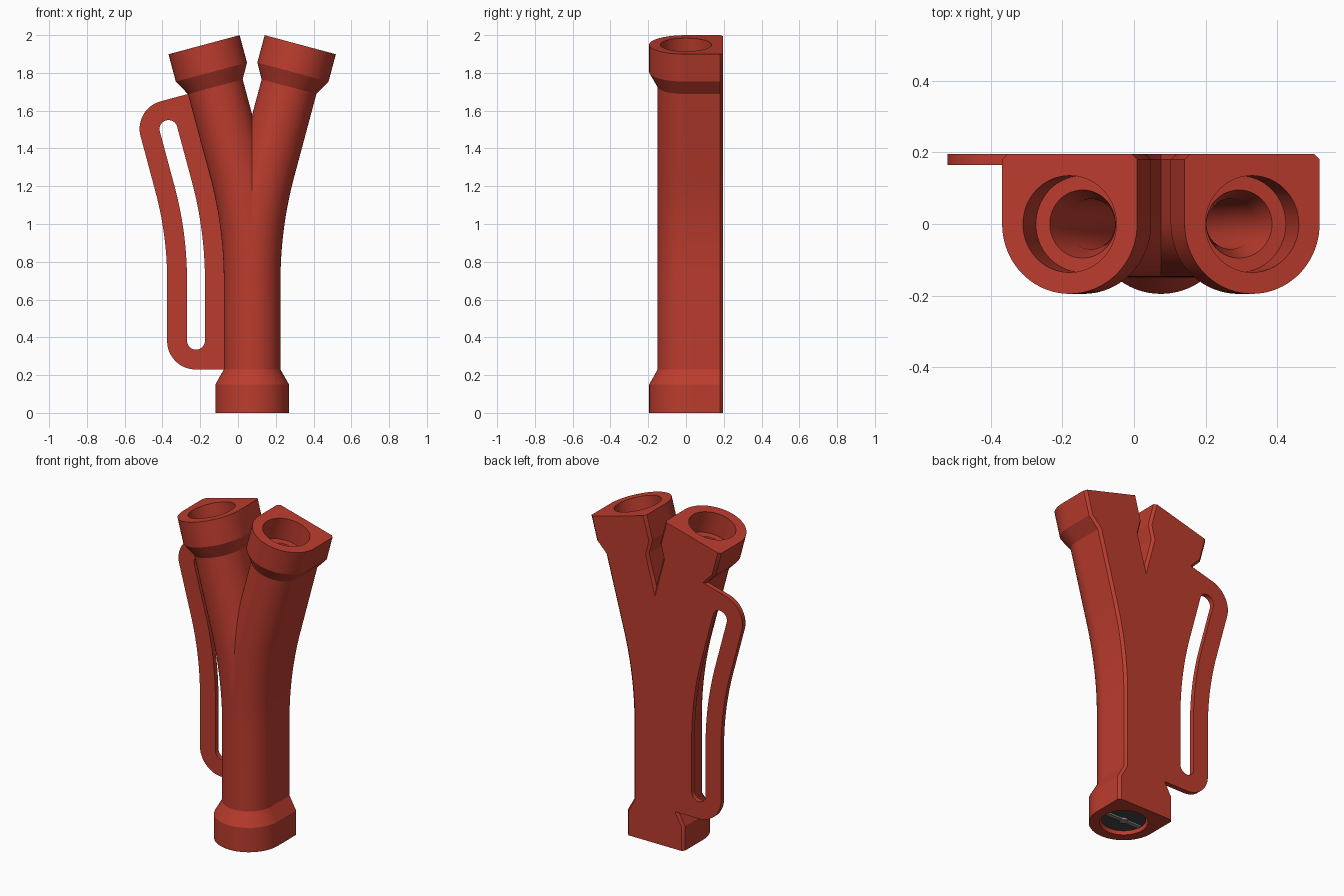
import bpy, bmesh, math

if "Cube" in bpy.data.objects:
    bpy.data.objects.remove(bpy.data.objects["Cube"])

AXIS = 0.075                      # x of the straight lower tube
BEND_S, BEND_R, BEND_A = 0.70, 2.27, math.radians(15)
ARC = BEND_R * BEND_A
TOTAL = BEND_S + ARC + 0.685      # length of one arm along its path
BACK, CHAMFER = 0.195, 0.015
BEND = [BEND_S + ARC * i / 16 for i in range(17)]


def material(name, rgb):
    m = bpy.data.materials.new(name)
    m.diffuse_color = (*rgb, 1)
    m.use_nodes = True
    m.node_tree.nodes["Principled BSDF"].inputs["Base Color"].default_value = m.diffuse_color
    return m


red = material("red plastic", (0.50, 0.045, 0.027))
dark = material("dark grey", (0.06, 0.06, 0.065))
grey = material("light grey", (0.25, 0.25, 0.25))


def on_path(s, o, y):
    """Point at distance s along the arm, shifted o to its outer (left) side."""
    a = min(max((s - BEND_S) / BEND_R, 0), BEND_A)
    straight = max(s - BEND_S - ARC, 0)
    x = -BEND_R * (1 - math.cos(a)) - straight * math.sin(a)
    z = min(s, BEND_S) + BEND_R * math.sin(a) + straight * math.cos(a)
    return (x - o * math.cos(a), y, z - o * math.sin(a))


def finish(bm, name, mat):
    bmesh.ops.recalc_face_normals(bm, faces=bm.faces[:])
    me = bpy.data.meshes.new(name)
    bm.to_mesh(me)
    bm.free()
    ob = bpy.data.objects.new(name, me)
    bpy.context.collection.objects.link(ob)
    me.materials.append(mat)
    ob.location.x = AXIS
    bpy.ops.object.select_all(action='DESELECT')
    ob.select_set(True)
    bpy.context.view_layer.objects.active = ob
    bpy.ops.object.shade_smooth_by_angle(angle=math.radians(28))
    return ob


def d_section(r):
    """Round front, flat back with chamfered corners."""
    pts = [(r * math.cos(t), r * math.sin(t))
           for t in (math.pi + math.pi * i / 40 for i in range(41))]
    top = BACK - CHAMFER
    pts += [(r, top * i / 6) for i in range(1, 7)]
    w = r - CHAMFER
    pts += [(w - 2 * w * i / 14, BACK) for i in range(15)]
    pts += [(-r, top * i / 6) for i in range(6, 0, -1)]
    return pts


ANGLES = [math.atan2(y, x) for x, y in d_section(0.195)]


def circle(r):
    return [(r * math.cos(t), r * math.sin(t)) for t in ANGLES]


# Forked tube: outer skin upward, then the stepped bore back down
outer = [(0, .195), (.15, .195), (.23, .15)] + [(s, .15) for s in BEND]
outer += [(TOTAL - .23, .15), (TOTAL - .15, .195), (TOTAL, .195)]
bore = [(TOTAL, .135), (TOTAL - .14, .135), (TOTAL - .14, .095), (TOTAL - .23, .07)]
bore += [(s, .07) for s in reversed(BEND)]
bore += [(.23, .07), (.14, .095), (.14, .135), (0, .135)]
sections = [(s, d_section(r)) for s, r in outer] + [(s, circle(r)) for s, r in bore]

bm = bmesh.new()
rings = [[bm.verts.new(on_path(s, -x, y)) for x, y in pts] for s, pts in sections]
n = len(ANGLES)
for k, a in enumerate(rings):
    b = rings[(k + 1) % len(rings)]
    for i in range(n):
        j = (i + 1) % n
        bm.faces.new((a[i], a[j], b[j], b[i]))
# keep the left half and mirror it into the second arm
bmesh.ops.bisect_plane(bm, geom=bm.verts[:] + bm.edges[:] + bm.faces[:], dist=1e-5,
                       plane_co=(0, 0, 0), plane_no=(1, 0, 0), clear_outer=True)
copy = bmesh.ops.duplicate(bm, geom=bm.verts[:] + bm.edges[:] + bm.faces[:])["geom"]
bmesh.ops.scale(bm, vec=(-1, 1, 1), verts=[g for g in copy if isinstance(g, bmesh.types.BMVert)])
bmesh.ops.remove_doubles(bm, verts=bm.verts[:], dist=1e-4)
finish(bm, "forked_tube", red)

# Flat side handle with a long slot, following the bend of the arm
LOW, HIGH, WIDE, ROUND = .23, TOTAL - .23, .45, .15
SLOT_MID, SLOT_R = .2975, .0475
SLOT_LOW, SLOT_HIGH = .335, TOTAL - .335
steps = set(BEND)
for i in range(13):
    c = 1 - math.cos(math.pi / 2 * i / 12)
    steps |= {LOW + ROUND * c, HIGH - ROUND * c,
              SLOT_LOW + SLOT_R * c, SLOT_HIGH - SLOT_R * c}


def bulge(s, low, high, r):
    """Half-width of a round-ended bar of radius r at s."""
    d = min(s - low, high - s)
    if d <= 0:
        return 0
    return r if d >= r else math.sqrt(r * r - (r - d) ** 2)


bm = bmesh.new()
rows = []
for s in sorted(steps):
    h = bulge(s, SLOT_LOW, SLOT_HIGH, SLOT_R)
    edge = WIDE - ROUND + bulge(s, LOW, HIGH, ROUND)
    rows.append([bm.verts.new(on_path(s, o, BACK))
                 for o in (.135, SLOT_MID - h, SLOT_MID + h, edge)])
for a, b in zip(rows, rows[1:]):
    for i in (0, 2):
        bm.faces.new((a[i], a[i + 1], b[i + 1], b[i]))
bmesh.ops.remove_doubles(bm, verts=bm.verts[:], dist=1e-5)
lifted = bmesh.ops.extrude_face_region(bm, geom=bm.faces[:])["geom"]
bmesh.ops.translate(bm, vec=(0, -.03, 0),
                    verts=[g for g in lifted if isinstance(g, bmesh.types.BMVert)])
finish(bm, "side_handle", red)


# Insert in the bottom mouth: dark disc, light crossbar and hub
def disc(name, r, z0, z1, mat):
    bm = bmesh.new()
    bmesh.ops.create_cone(bm, cap_ends=True, segments=48, radius1=r, radius2=r, depth=z1 - z0)
    bmesh.ops.translate(bm, vec=(0, 0, (z0 + z1) / 2), verts=bm.verts[:])
    finish(bm, name, mat)


disc("insert_disc", .125, .02, .06, dark)
disc("insert_hub", .025, .008, .03, grey)
bm = bmesh.new()
bmesh.ops.create_cube(bm, size=1)
bmesh.ops.scale(bm, vec=(.23, .025, .012), verts=bm.verts[:])
bmesh.ops.translate(bm, vec=(0, 0, .016), verts=bm.verts[:])
finish(bm, "insert_crossbar", grey)
